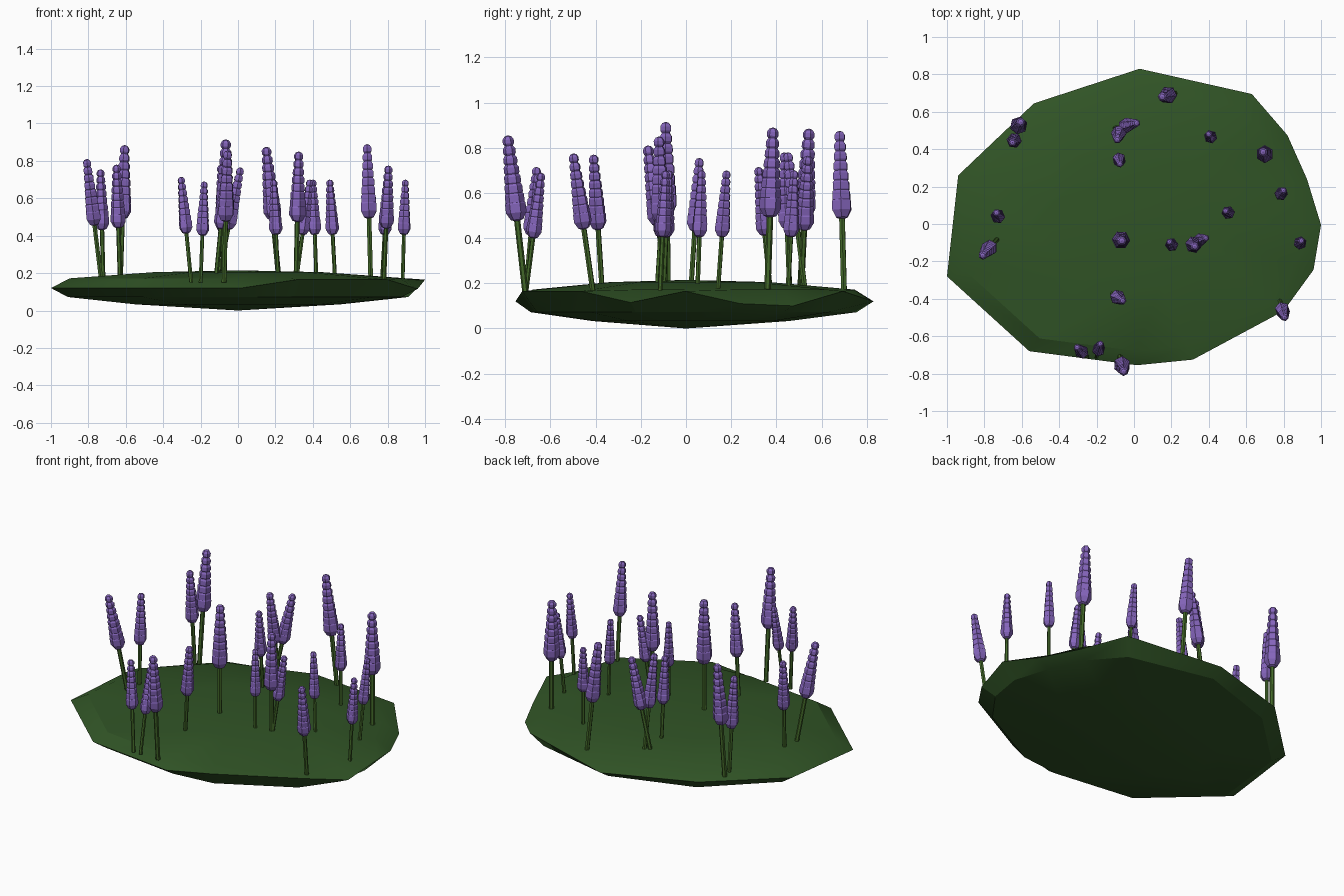
import bpy, bmesh, math
from mathutils import Vector, Matrix

if "Cube" in bpy.data.objects:
    bpy.data.objects.remove(bpy.data.objects["Cube"])


def material(name, rgb):
    m = bpy.data.materials.new(name)
    m.diffuse_color = (*rgb, 1)
    m.use_nodes = True
    m.node_tree.nodes["Principled BSDF"].inputs["Base Color"].default_value = m.diffuse_color
    return m


GRASS = material("grass green", (0.03, 0.088, 0.019))
STEM = material("stem green", (0.056, 0.14, 0.022))
PURPLE = material("lavender purple", (0.235, 0.13, 0.50))


def finish(bm, name, mat):
    bmesh.ops.recalc_face_normals(bm, faces=bm.faces)
    me = bpy.data.meshes.new(name)
    bm.to_mesh(me)
    bm.free()
    me.materials.append(mat)
    ob = bpy.data.objects.new(name, me)
    bpy.context.collection.objects.link(ob)
    return ob


# Ground mound: uneven rim, domed top, shallow pointed underside
RIM = [(.03, .83, .12), (-.535, .645, .14), (-.94, .26, .13), (-1, -.28, .12),
       (-.56, -.68, .12), (.015, -.755, .12), (.315, -.725, .165),
       (.80, -.465, .165), (.96, -.245, .115), (1, -.005, .165),
       (.925, .24, .11), (.82, .475, .10), (.63, .695, .165)]


def build_ground():
    bm = bmesh.new()

    def ring(scale, z):
        return [bm.verts.new((x * scale, y * scale, h if z is None else z))
                for x, y, h in RIM]

    rings = [ring(.55, .033), ring(.91, .072), ring(1, None),
             ring(.9, .172), ring(.45, .205)]
    n = len(RIM)
    for a, b in zip(rings, rings[1:]):
        for i in range(n):
            j = (i + 1) % n
            bm.faces.new((a[i], a[j], b[j], b[i]))
    for r, z in ((rings[0], .003), (rings[-1], .215)):
        c = bm.verts.new((0, 0, z))
        for i in range(n):
            bm.faces.new((r[i], r[(i + 1) % n], c))
    # lowest point rests on the floor
    low = min(v.co.z for v in bm.verts)
    for v in bm.verts:
        if v.co.z == low:
            v.co.z = 0
    ob = finish(bm, "ground_mound", GRASS)
    bpy.context.view_layer.objects.active = ob
    ob.select_set(True)
    bpy.ops.object.shade_smooth_by_angle(angle=math.radians(25))
    ob.select_set(False)


# Plants: base x, base y, tip x, tip y, tip z
PLANTS = [
    (.22, .70, .15, .68, .875), (-.63, .505, -.605, .545, .885),
    (-.63, .46, -.65, .435, .78), (-.07, .53, -.09, .45, .78),
    (-.11, .51, .015, .54, .765), (-.085, .375, -.075, .32, .715),
    (.42, .45, .40, .48, .70), (.71, .36, .69, .385, .89),
    (.77, .14, .80, .18, .70), (.52, .05, .49, .07, .70),
    (.88, -.115, .895, -.09, .70), (.78, -.41, .805, -.50, .775),
    (.31, -.10, .325, -.12, .85), (.31, -.10, .385, -.075, .70),
    (.215, -.13, .19, -.095, .70), (-.075, -.08, -.065, -.09, .915),
    (-.12, -.37, -.06, -.41, .77), (-.72, .02, -.735, .06, .755),
    (-.73, -.08, -.81, -.17, .81), (-.25, -.71, -.305, -.66, .715),
    (-.20, -.71, -.18, -.64, .69), (-.075, -.71, -.055, -.79, .855)]
BASE_Z = .15
LAYERS = 8


def build_plant(i, bx, by, tx, ty, tz):
    base, tip = Vector((bx, by, BASE_Z)), Vector((tx, ty, tz))
    axis = tip - base
    length = axis.length
    s = length / .62                     # overall plant scale
    turn = (Matrix.Translation(base) @
            axis.to_track_quat('Z', 'Y').to_matrix().to_4x4() @
            Matrix.Rotation(i * .7, 4, 'Z'))
    # stem
    bm = bmesh.new()
    h = length * .7
    bmesh.ops.create_cone(bm, cap_ends=True, segments=6, radius1=.012 * s,
                          radius2=.012 * s, depth=h,
                          matrix=turn @ Matrix.Translation((0, 0, h / 2)))
    finish(bm, f"stem_{i:02d}", STEM)
    # flower spike: overlapping six-sided buds shrinking toward the tip
    bm = bmesh.new()
    low = length * .455
    for k in range(LAYERS):
        t = k / (LAYERS - 1)
        r = (.042 - .019 * t) * s
        half = (.055 - .031 * t ** .6) * s
        z = low + .055 * s + (length - low - .079 * s) * t
        bmesh.ops.create_uvsphere(
            bm, u_segments=6, v_segments=5, radius=1,
            matrix=turn @ Matrix.Translation((0, 0, z)) @
            Matrix.Diagonal((r, r, half, 1)))
    finish(bm, f"flower_spike_{i:02d}", PURPLE)


build_ground()
for i, p in enumerate(PLANTS):
    build_plant(i + 1, *p)
